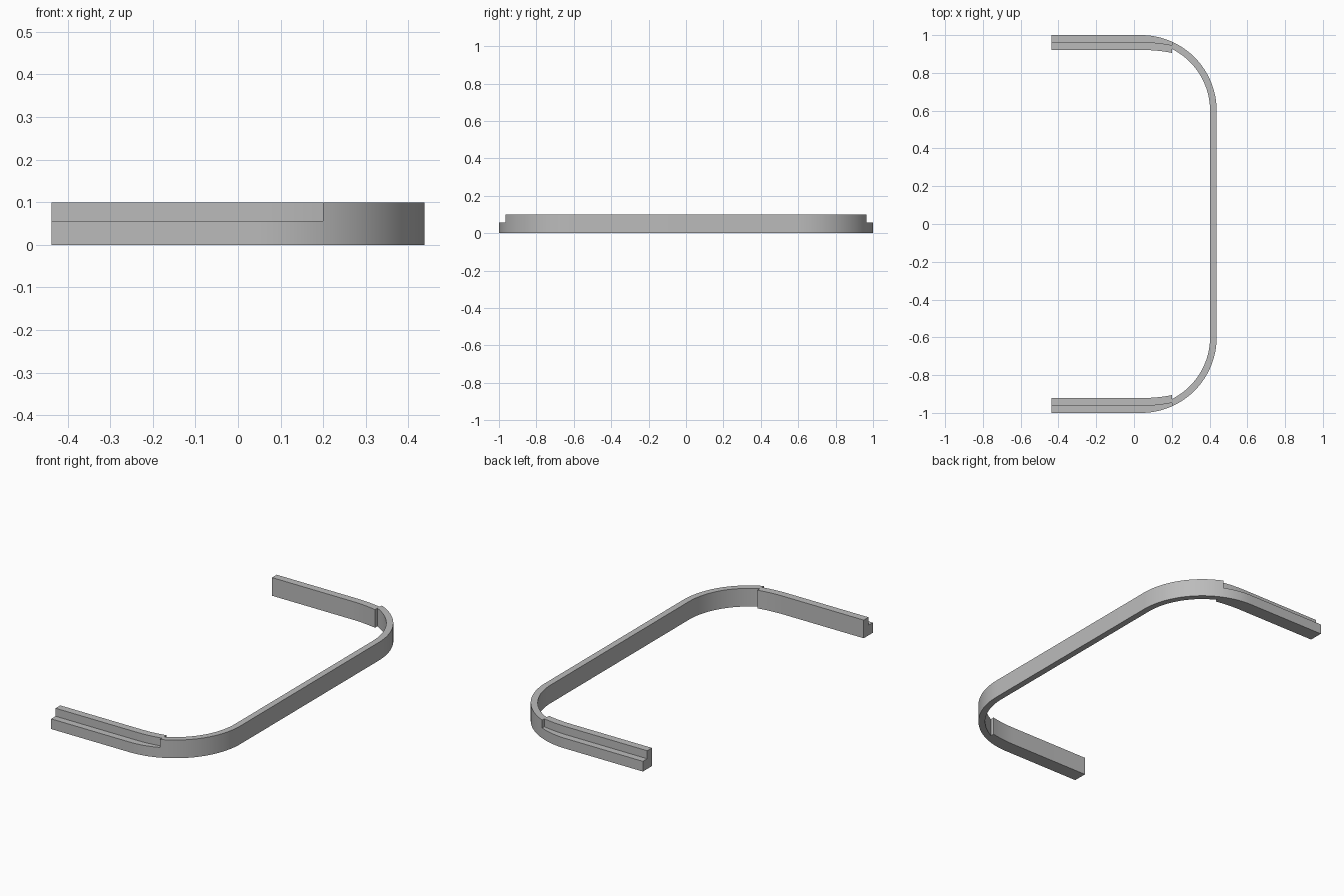
import bpy, bmesh, math

if "Cube" in bpy.data.objects:
    bpy.data.objects.remove(bpy.data.objects["Cube"], do_unlink=True)

grey = bpy.data.materials.new("plain grey")
grey.use_nodes = True
colour = (0.5, 0.5, 0.5, 1)
grey.diffuse_color = colour
grey.node_tree.nodes["Principled BSDF"].inputs["Base Color"].default_value = colour

HEIGHT, LEDGE_Z = 0.1, 0.056
HALF_X, JOINT_X = 0.4375, 0.2
R_OUT, R_IN = 0.4, 0.365
CX, CY = HALF_X - R_OUT, 1 - R_OUT      # corner centre


def loft(name, sections):
    """Skin a row of matching cross-sections and cap both ends."""
    bm = bmesh.new()
    rings = [[bm.verts.new(p) for p in s] for s in sections]
    n = len(rings[0])
    for a, b in zip(rings, rings[1:]):
        for i in range(n):
            j = (i + 1) % n
            bm.faces.new((a[i], a[j], b[j], b[i]))
    bm.faces.new(rings[0])
    bm.faces.new(rings[-1])
    bmesh.ops.recalc_face_normals(bm, faces=bm.faces)
    mesh = bpy.data.meshes.new(name)
    bm.to_mesh(mesh)
    bm.free()
    mesh.materials.append(grey)
    obj = bpy.data.objects.new(name, mesh)
    bpy.context.collection.objects.link(obj)
    bpy.ops.object.select_all(action="DESELECT")
    obj.select_set(True)
    bpy.context.view_layer.objects.active = obj
    bpy.ops.object.shade_smooth_by_angle(angle=math.radians(30))


def drop(x, start, radius):
    """How far an arc has curved inwards at x."""
    d = max(0, x - start)
    return radius - math.sqrt(radius ** 2 - d ** 2)


# Curved band: a rectangle swept round both corners
def corner_point(radius, t):
    a = math.acos((JOINT_X - CX) / radius) * (1 - t)
    return CX + radius * math.cos(a), CY + radius * math.sin(a)


STEPS = 24
half = []
for k in range(STEPS + 1):
    (xo, yo), (xi, yi) = corner_point(R_OUT, k / STEPS), corner_point(R_IN, k / STEPS)
    half.append([(xo, yo, 0), (xo, yo, HEIGHT), (xi, yi, HEIGHT), (xi, yi, 0)])
mirrored = [[(x, -y, z) for x, y, z in s] for s in reversed(half)]
loft("curved_band", half + mirrored)


# Stepped arms: an L section with a low outer ledge and a tall inner lip
def arm_section(x, side):
    outer = 1 - drop(x, CX, R_OUT)
    bend = drop(x, 0.05, 0.75)
    step, inner = 0.962 - bend, 0.921 - bend
    profile = [(outer, 0), (outer, LEDGE_Z), (step, LEDGE_Z),
               (step, HEIGHT), (inner, HEIGHT), (inner, 0)]
    return [(x, side * y, z) for y, z in profile]


arm_xs = [-HALF_X] + [CX + (JOINT_X - CX) * k / 10 for k in range(11)]
for name, side in (("front_arm", -1), ("back_arm", 1)):
    loft(name, [arm_section(x, side) for x in arm_xs])
